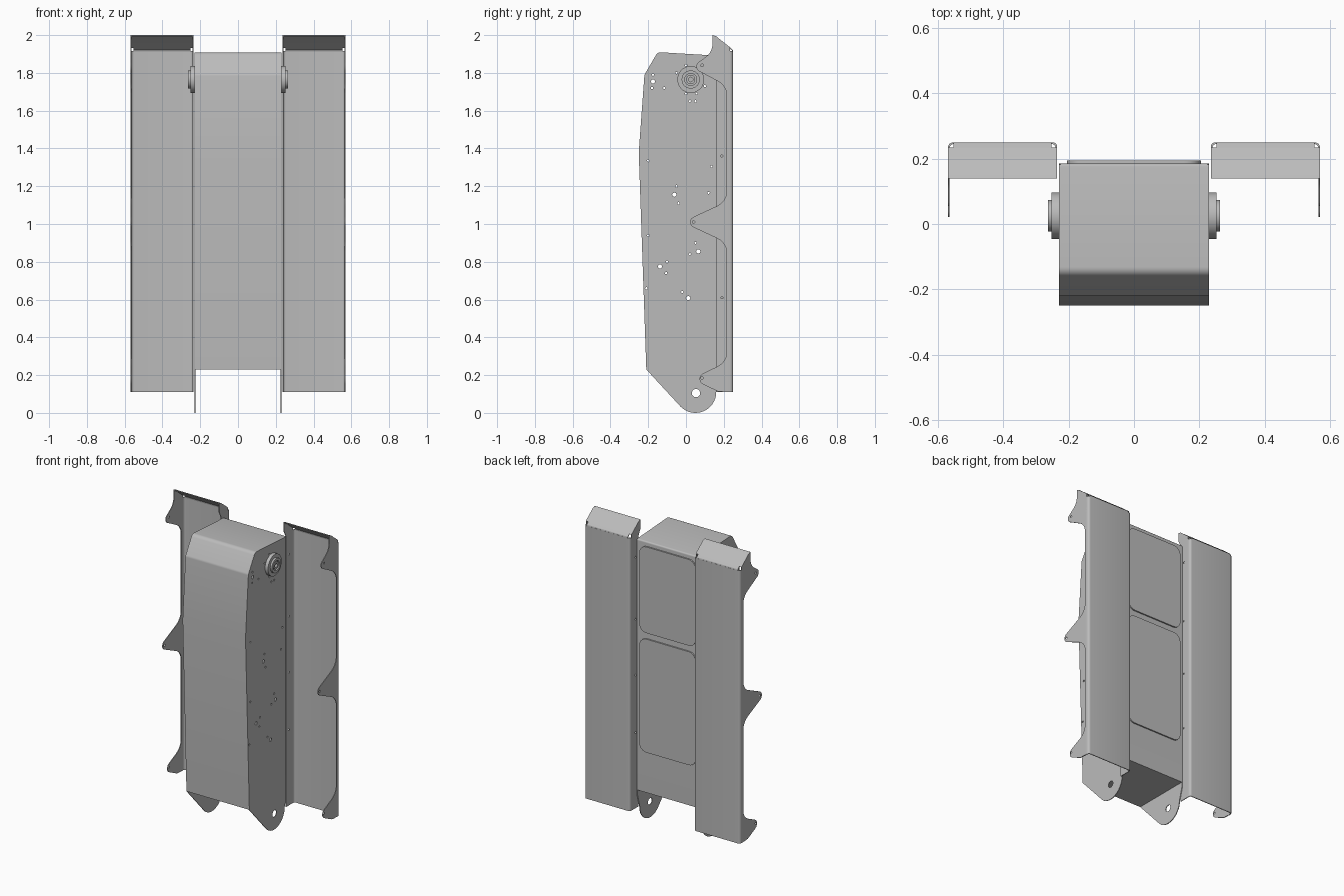
import bpy, bmesh
from math import pi, cos, sin, tan, radians
from mathutils import Vector, Matrix

cube = bpy.data.objects.get("Cube")
if cube:
    bpy.data.objects.remove(cube)

steel = bpy.data.materials.new("light grey steel")
steel.use_nodes = True
GREY = (0.5, 0.5, 0.5, 1)
steel.diffuse_color = GREY
steel.node_tree.nodes["Principled BSDF"].inputs["Base Color"].default_value = GREY

# Where the drawn plane and its thickness direction go for each axis
FRAMES = {
    "x": Matrix(((0, 0, 1, 0), (1, 0, 0, 0), (0, 1, 0, 0), (0, 0, 0, 1))),
    "y": Matrix(((1, 0, 0, 0), (0, 0, 1, 0), (0, 1, 0, 0), (0, 0, 0, 1))),
    "z": Matrix.Identity(4),
}


def circle(a, b, radius, sides=16):
    return [(a + radius * cos(2 * pi * i / sides), b + radius * sin(2 * pi * i / sides))
            for i in range(sides)]


def rounded(points, steps=5):
    """Closed outline; a third value on a point is its corner radius."""
    result = []
    for i, point in enumerate(points):
        here = Vector(point[:2])
        radius = point[2] if len(point) > 2 else 0
        if not radius:
            result.append(tuple(here))
            continue
        before = Vector(points[i - 1][:2]) - here
        after = Vector(points[(i + 1) % len(points)][:2]) - here
        half = before.angle(after) / 2
        reach = min(radius / tan(half), before.length * 0.49, after.length * 0.49)
        radius = reach * tan(half)
        middle = here + (before.normalized() + after.normalized()).normalized() * radius / sin(half)
        start = here + before.normalized() * reach - middle
        end = here + after.normalized() * reach - middle
        turn = start.angle_signed(end)
        for k in range(steps + 1):
            arm = Matrix.Rotation(-turn * k / steps, 2) @ start
            result.append(tuple(middle + arm))
    return result


def plate(name, axis, low, high, outline, holes=(), mirror=True):
    """Sheet cut to an outline with holes, thick from low to high along axis."""
    curve = bpy.data.curves.new(name, "CURVE")
    curve.dimensions = "2D"
    curve.fill_mode = "BOTH"
    curve.extrude = (high - low) / 2
    for loop in [outline, *holes]:
        spline = curve.splines.new("POLY")
        spline.points.add(len(loop) - 1)
        for target, (a, b) in zip(spline.points, loop):
            target.co = (a, b, 0, 1)
        spline.use_cyclic_u = True
    helper = bpy.data.objects.new(name + " outline", curve)
    bpy.context.collection.objects.link(helper)
    graph = bpy.context.evaluated_depsgraph_get()
    mesh = bpy.data.meshes.new_from_object(helper.evaluated_get(graph))
    bpy.data.objects.remove(helper)
    bpy.data.curves.remove(curve)

    mesh.transform(FRAMES[axis] @ Matrix.Translation((0, 0, (low + high) / 2)))
    bm = bmesh.new()
    bm.from_mesh(mesh)
    bmesh.ops.remove_doubles(bm, verts=bm.verts, dist=0.00001)
    bmesh.ops.recalc_face_normals(bm, faces=bm.faces)
    bm.to_mesh(mesh)
    bm.free()
    mesh.materials.clear()
    mesh.materials.append(steel)
    mesh.name = name
    obj = bpy.data.objects.new(name, mesh)
    bpy.context.collection.objects.link(obj)
    if mirror:
        obj.modifiers.new("Mirror", "MIRROR").use_mirror_merge = False
    bpy.ops.object.select_all(action="DESELECT")
    obj.select_set(True)
    bpy.context.view_layer.objects.active = obj
    bpy.ops.object.shade_smooth_by_angle(angle=radians(35))
    return obj


# Hollow folded housing
housing = [(-.21, .23), (-.25, 1.38), (-.22, 1.79, .03), (-.15, 1.91, .03), (.185, 1.89, .01), (.185, .23)]
cavity = [(-.204, .236), (-.244, 1.38), (-.214, 1.79), (-.147, 1.904), (.179, 1.884), (.179, .236)]
plate("housing", "x", -.225, .225, rounded(housing), [cavity], mirror=False)

# Side plates with round lugs and drilled holes
lug = [(.05 + .11 * cos(a), .11 + .11 * sin(a)) for a in [radians(-135 + 9 * i) for i in range(16)]]
side = rounded(housing[:-1]) + [(.185, .2)] + lug[::-1]
small = [(-.175, 1.79), (-.18, 1.72), (-.115, 1.72), (-.05, 1.8), (0, 1.84), (.1, 1.73), (0, 1.69),
         (.055, 1.69), (.02, 1.65), (.05, 1.65), (-.2, 1.335), (.135, 1.305), (-.05, 1.2), (-.04, 1.11),
         (.12, 1.165), (-.2, .94), (.05, .9), (.02, .84), (-.1, .8), (-.105, .74), (-.21, .66), (-.02, .64)]
large = [(-.175, 1.755), (-.062, 1.155), (.065, .855), (-.138, .775), (.012, .608)]
drilled = [circle(a, b, .006, 10) for a, b in small] + [circle(a, b, .011) for a, b in large]
plate("side_plate", "x", .225, .23, side, drilled + [circle(.053, .105, .022)])

# Raised rear covers
for name, low, high in (("upper_rear_cover", 1.29, 1.86), ("lower_rear_cover", .5, 1.25)):
    corners = [(-.205, low, .05), (.205, low, .05), (.205, high, .05), (-.205, high, .05)]
    plate(name, "y", .185, .194, rounded(corners), mirror=False)

# Stepped bearing hubs
def ring(name, start, end, outer, inner):
    plate(name, "x", start, end, circle(.025, 1.765, outer, 40), [circle(.025, 1.765, inner, 32)])


ring("hub_flange", .23, .252, .071, .012)
ring("hub_collar", .252, .264, .048, .032)
ring("hub_shaft", .252, .262, .024, .012)

# Wing back panel with rounded bends
bend = [(.235, .22), (.235, .25, .02), (.57, .25, .02), (.57, .215),
        (.565, .215), (.565, .245, .015), (.24, .245, .015), (.24, .22)]
plate("wing_panel", "z", .11, 1.915, rounded(bend))

# Wing inner flange
inner = [(.16, .11), (.232, .11), (.232, 1.934), (.14, 2), (.14, 1.94), (.16, 1.9)]
plate("wing_inner_flange", "x", .235, .24, inner, [circle(.19, z, .006, 10) for z in (.61, .99, 1.36, 1.77)])

# Wing outer flange with three mounting ears
ears = [(.232, .11), (.17, .113, .03), (.03, .18, .032), (.217, .27, .09),
        (.217, .9, .09), (-.02, 1.01, .03), (.217, 1.12, .09),
        (.217, 1.73, .09), (.03, 1.83, .028), (.14, 1.91, .08), (.14, 2), (.16, 1.994), (.232, 1.934)]
plate("wing_outer_flange", "x", .565, .57, rounded(ears),
      [circle(.085, .185, .007), circle(.04, 1.01, .007), circle(.085, 1.84, .007)])

# Wing top lip, narrower at the bend for corner relief
lip = [(.16, 1.993), (.14, 2), (.14, 1.994), (.158, 1.987), (.228, 1.931), (.234, 1.935)]
plate("wing_top_lip", "x", .235, .57, lip)
neck = [(.234, 1.935), (.248, 1.922, .005), (.25, 1.91), (.245, 1.91), (.243, 1.92), (.228, 1.931)]
plate("wing_lip_bend", "x", .252, .553, rounded(neck))
